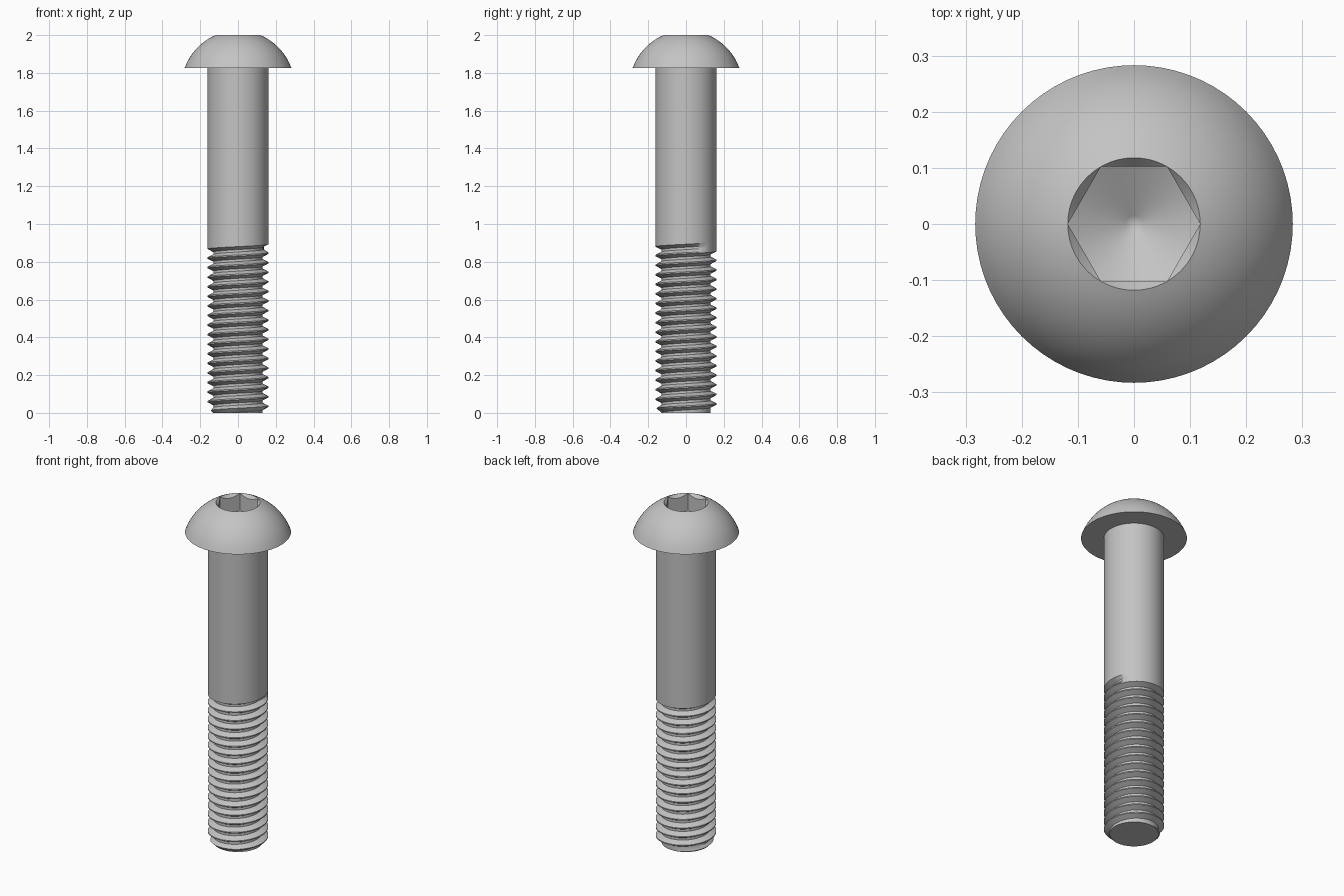
import bpy, bmesh
from math import pi, cos, sin, sqrt, tau, radians

if "Cube" in bpy.data.objects:
    bpy.data.objects.remove(bpy.data.objects["Cube"])

SEG = 72
SHANK_R, ROOT_R = 0.1615, 0.131
HEAD_R, HEAD_Z, TOP_Z = 0.283, 1.825, 2.0
SOCKET_R = 0.118
PITCH = 0.0507
THREAD_TOP = 0.93

steel = bpy.data.materials.new("light_grey_steel")
steel.use_nodes = True
colour = (0.55, 0.55, 0.55, 1)
steel.diffuse_color = colour
steel.node_tree.nodes["Principled BSDF"].inputs["Base Color"].default_value = colour


def lathe(name, rows):
    """Skin a stack of rows; each row maps an angle to (radius, height)."""
    bm = bmesh.new()
    grid = []
    for row in rows:
        line = []
        for j in range(SEG + 1):
            a = tau * j / SEG
            r, z = row(a)
            line.append(bm.verts.new((r * cos(a), r * sin(a), z)))
        grid.append(line)
    for low, high in zip(grid, grid[1:]):
        for j in range(SEG):
            bm.faces.new((low[j], low[j + 1], high[j + 1], high[j]))
    bmesh.ops.remove_doubles(bm, verts=bm.verts, dist=1e-5)
    bmesh.ops.recalc_face_normals(bm, faces=bm.faces)
    mesh = bpy.data.meshes.new(name)
    bm.to_mesh(mesh)
    bm.free()
    mesh.materials.append(steel)
    ob = bpy.data.objects.new(name, mesh)
    bpy.context.collection.objects.link(ob)
    bpy.ops.object.select_all(action='DESELECT')
    ob.select_set(True)
    bpy.context.view_layer.objects.active = ob
    bpy.ops.object.shade_smooth_by_angle(angle=radians(30))
    return ob


def ring(r, z):
    return lambda a: (r, z)


# Button head: flat underside, spherical dome, hexagon socket with drilled floor
drop = (HEAD_R**2 - SOCKET_R**2 - (TOP_Z - HEAD_Z)**2) / (2 * (TOP_Z - HEAD_Z))
dome_r = sqrt(HEAD_R**2 + drop**2)
head = [ring(0, HEAD_Z), ring(HEAD_R, HEAD_Z)]
STEPS = 14
for i in range(1, STEPS + 1):
    r = HEAD_R + (SOCKET_R - HEAD_R) * i / STEPS
    head.append(ring(r, HEAD_Z - drop + sqrt(dome_r**2 - r**2)))


def hexagon(a):
    return SOCKET_R * cos(pi / 6) / cos(a % (pi / 3) - pi / 6)


FLOOR_Z, FLOOR_SLOPE = 1.835, 0.55
head.append(lambda a: (hexagon(a), TOP_Z - 1.2 * (SOCKET_R - hexagon(a))))
head.append(lambda a: (hexagon(a), FLOOR_Z + FLOOR_SLOPE * hexagon(a)))
head.append(ring(0.015, FLOOR_Z + FLOOR_SLOPE * 0.015))
head.append(ring(0, FLOOR_Z))
lathe("button_head", head)

# Plain shaft
lathe("plain_shaft", [ring(SHANK_R, THREAD_TOP), ring(SHANK_R, HEAD_Z)])

# Right-hand thread: groove profile as (fraction of pitch, groove depth)
PROFILE = [(0, 1), (0.25, 1), (0.5625, 0), (0.6875, 0)]
START_Z = -0.048
GROOVE_END = tau * 18 + pi / 4


def thread_row(turn, frac, depth):
    def row(a):
        t = tau * turn + a
        z = START_Z + PITCH * (t / tau + frac)
        z = min(max(z, 0), THREAD_TOP)
        runout = min(max((GROOVE_END - t) / (pi / 4), 0), 1)
        r = SHANK_R - depth * runout * (SHANK_R - ROOT_R)
        return min(r, ROOT_R + z), z      # chamfered tip
    return row


thread = [ring(0, 0)]
for turn in range(-1, 21):
    thread += [thread_row(turn, f, d) for f, d in PROFILE]
lathe("threaded_shaft", thread)
